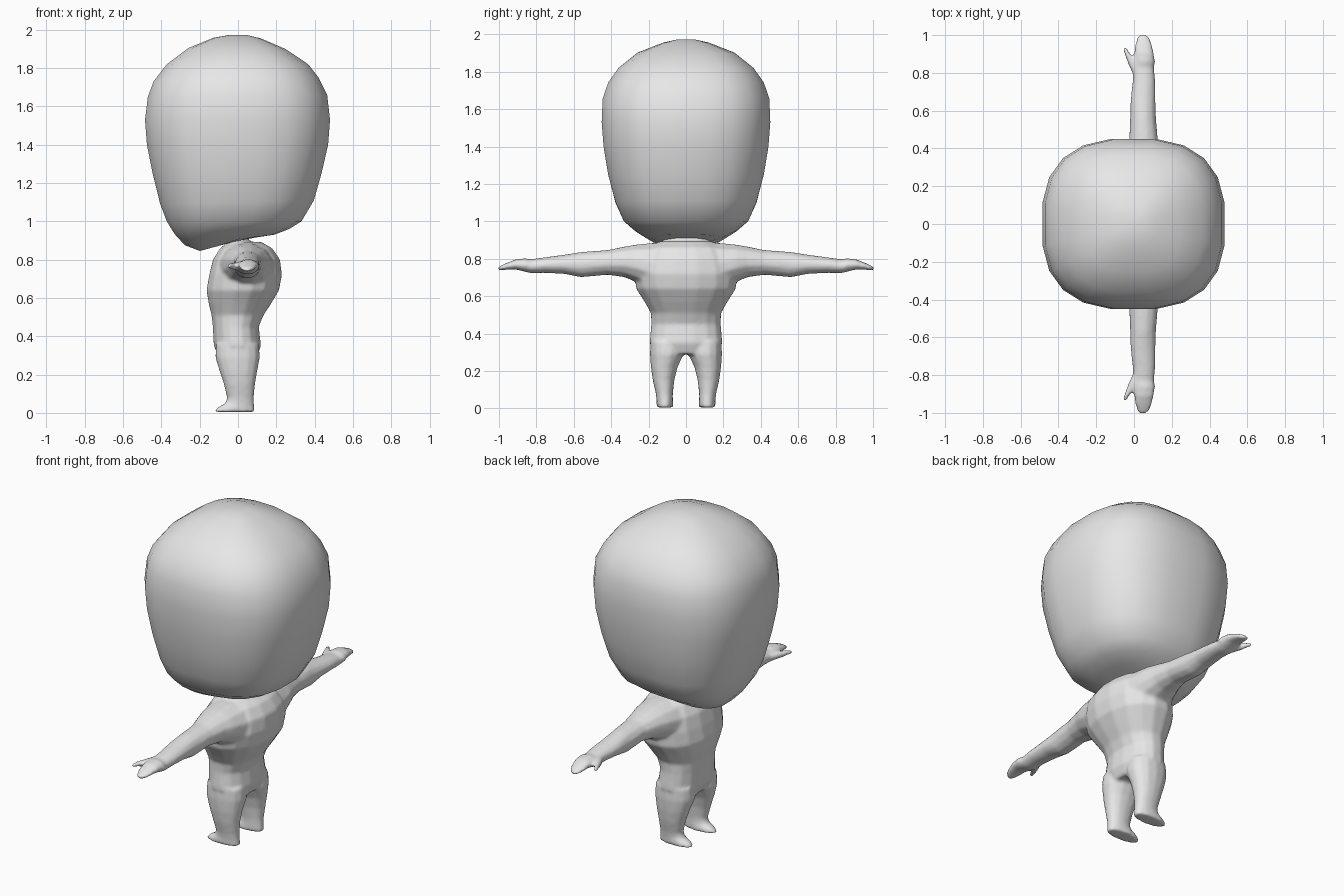
import bpy, bmesh, math
from mathutils import Vector

grey = bpy.data.materials.new("plain grey")
grey.diffuse_color = (0.8, 0.8, 0.8, 1)


def oval(u0, u1, v0, v1, n, power):
    """Rounded-square outline inside a box; yields (u, v, fraction along u)."""
    for i in range(n):
        a = 2 * math.pi * (i + 0.5) / n
        c, s = math.cos(a), math.sin(a)
        c = math.copysign(abs(c) ** (2 / power), c)
        s = math.copysign(abs(s) ** (2 / power), s)
        yield (u0 + u1 + (u1 - u0) * c) / 2, (v0 + v1 + (v1 - v0) * s) / 2, (c + 1) / 2


def loft(bm, rings):
    """Skin a list of point rings and close both ends."""
    loops = [[bm.verts.new(p) for p in r] for r in rings]
    n = len(loops[0])
    for a, b in zip(loops, loops[1:]):
        for i in range(n):
            j = (i + 1) % n
            bm.faces.new((a[i], a[j], b[j], b[i]))
    for loop in (loops[0], loops[-1]):
        mid = bm.verts.new(sum((v.co for v in loop), Vector()) / n)
        for i in range(n):
            bm.faces.new((loop[i], loop[(i + 1) % n], mid))


def upright(rows, side=1, n=16, power=2.2):
    """Rows are z, x0, x1, y0, y1."""
    return [[(x, side * y, z) for x, y, _ in oval(x0, x1, y0, y1, n, power)]
            for z, x0, x1, y0, y1 in rows]


def finish(bm, name):
    bmesh.ops.recalc_face_normals(bm, faces=bm.faces)
    for f in bm.faces:
        f.smooth = True
    me = bpy.data.meshes.new(name)
    bm.to_mesh(me)
    bm.free()
    me.materials.append(grey)
    ob = bpy.data.objects.new(name, me)
    bpy.context.collection.objects.link(ob)
    return ob


# Head: big rounded block, lower rings tilt down to the chin at -x
# front x, back x, half width y, z at front, z at back
head_rows = [
    (-0.20, 0.04, 0.09, 0.845, 0.91), (-0.28, 0.19, 0.19, 0.875, 0.93),
    (-0.335, 0.27, 0.27, 0.935, 0.96), (-0.375, 0.335, 0.335, 1.0, 1.0),
    (-0.41, 0.40, 0.38, 1.09, 1.11), (-0.45, 0.44, 0.42, 1.25, 1.25),
    (-0.48, 0.475, 0.445, 1.4, 1.4), (-0.49, 0.485, 0.455, 1.53, 1.53),
    (-0.475, 0.47, 0.45, 1.65, 1.66), (-0.445, 0.425, 0.42, 1.73, 1.75),
    (-0.375, 0.37, 0.365, 1.82, 1.82), (-0.26, 0.25, 0.26, 1.905, 1.9),
    (-0.13, 0.12, 0.12, 1.958, 1.955), (-0.05, 0.05, 0.05, 1.972, 1.972)]
bm = bmesh.new()
loft(bm, [[(x, y, z0 + (z1 - z0) * t) for x, y, t in oval(x0, x1, -w, w, 20, 2.6)]
          for x0, x1, w, z0, z1 in head_rows])
finish(bm, "head")

# Body: torso, neck, arms and legs fused into one skin
bm = bmesh.new()
torso = [(0.29, -0.10, 0.10, 0.17), (0.35, -0.128, 0.122, 0.197), (0.45, -0.133, 0.11, 0.188),
         (0.51, -0.14, 0.135, 0.19), (0.57, -0.155, 0.175, 0.225), (0.64, -0.167, 0.217, 0.27),
         (0.72, -0.153, 0.232, 0.28), (0.80, -0.133, 0.222, 0.26), (0.86, -0.095, 0.18, 0.22),
         (0.893, -0.05, 0.12, 0.14)]
loft(bm, upright([(z, x0, x1, -w, w) for z, x0, x1, w in torso]))
neck = [(0.84, -0.07, 0.07, -0.13, 0.13), (0.93, -0.06, 0.05, -0.11, 0.11)]
loft(bm, upright(neck))

# Arm rows: y, x0, x1, z0, z1
arm = [(0.0, -0.10, 0.20, 0.63, 0.89), (0.18, -0.10, 0.19, 0.63, 0.888),
       (0.27, -0.075, 0.17, 0.675, 0.878), (0.33, -0.055, 0.15, 0.70, 0.867),
       (0.42, -0.028, 0.13, 0.713, 0.848), (0.56, -0.022, 0.118, 0.70, 0.838),
       (0.65, -0.02, 0.115, 0.718, 0.823), (0.76, -0.008, 0.113, 0.724, 0.808),
       (0.83, -0.008, 0.108, 0.722, 0.798), (0.86, -0.004, 0.113, 0.73, 0.803),
       (0.91, 0.0, 0.105, 0.742, 0.798), (0.955, 0.005, 0.095, 0.742, 0.78),
       (0.985, 0.015, 0.085, 0.738, 0.766), (1.005, 0.03, 0.065, 0.738, 0.756)]
thumb = [(0.78, 0.0, 0.05, 0.74, 0.79), (0.84, -0.028, 0.028, 0.742, 0.788),
         (0.89, -0.047, -0.012, 0.748, 0.784), (0.935, -0.062, -0.04, 0.755, 0.778)]
# Leg and foot rows: z, x0, x1, y0, y1
leg = [(0.36, -0.115, 0.11, 0.02, 0.19), (0.29, -0.12, 0.116, 0.012, 0.193),
       (0.22, -0.098, 0.102, 0.045, 0.188), (0.15, -0.075, 0.09, 0.062, 0.178),
       (0.08, -0.058, 0.083, 0.07, 0.162), (0.05, -0.066, 0.084, 0.07, 0.158),
       (0.03, -0.105, 0.087, 0.068, 0.158), (0.005, -0.127, 0.09, 0.068, 0.158)]
for side in (-1, 1):
    for rows in (arm, thumb):
        loft(bm, [[(x, side * y, z) for x, z, _ in oval(x0, x1, z0, z1, 12, 2)]
                  for y, x0, x1, z0, z1 in rows])
    loft(bm, upright(leg, side, 14))
body = finish(bm, "body")
fuse = body.modifiers.new("fuse", 'REMESH')
fuse.mode = 'VOXEL'
fuse.voxel_size = 0.01
fuse.use_smooth_shade = True
soften = body.modifiers.new("soften", 'SMOOTH')
soften.factor = 0.5
soften.iterations = 5
